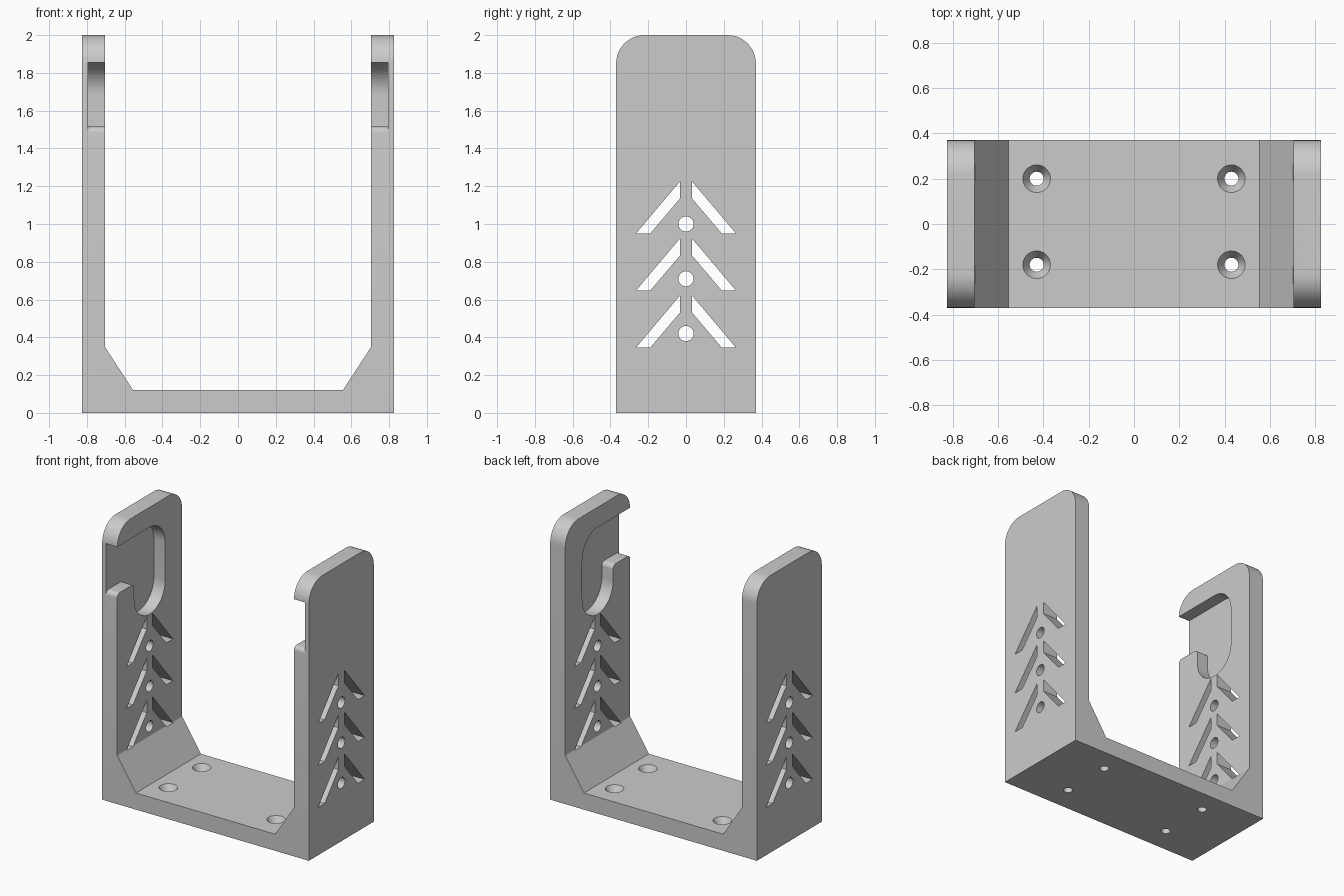
import bpy, bmesh
from math import cos, sin, radians
from mathutils import Vector

cube = bpy.data.objects.get("Cube")
if cube:
    bpy.data.objects.remove(cube, do_unlink=True)

grey = bpy.data.materials.new("light grey plastic")
grey.use_nodes = True
colour = (0.6, 0.6, 0.6, 1)
grey.diffuse_color = colour
grey.node_tree.nodes["Principled BSDF"].inputs["Base Color"].default_value = colour


def arc(cx, cy, r, start, end, steps=12):
    angles = [radians(start + (end - start) * i / steps) for i in range(steps + 1)]
    return [(cx + r * cos(a), cy + r * sin(a)) for a in angles]


def prism(name, outline, axis, low, high):
    """Extrude an outline along x (points are y, z) or y (points are x, z)."""
    bm = bmesh.new()
    place = (lambda p: (low, *p)) if axis == "x" else (lambda p: (p[0], low, p[1]))
    face = bm.faces.new([bm.verts.new(place(p)) for p in outline])
    grown = bmesh.ops.extrude_face_region(bm, geom=[face])
    shift = Vector((1, 0, 0) if axis == "x" else (0, 1, 0)) * (high - low)
    bmesh.ops.translate(bm, verts=[v for v in grown["geom"] if isinstance(v, bmesh.types.BMVert)], vec=shift)
    bmesh.ops.recalc_face_normals(bm, faces=bm.faces)
    return add_object(name, bm)


def add_object(name, bm):
    mesh = bpy.data.meshes.new(name)
    bm.to_mesh(mesh)
    bm.free()
    mesh.materials.append(grey)
    obj = bpy.data.objects.new(name, mesh)
    bpy.context.collection.objects.link(obj)
    return obj


def cut(target, cutter, operation="DIFFERENCE"):
    cutter.hide_render = True
    mod = target.modifiers.new(cutter.name, "BOOLEAN")
    mod.object, mod.operation, mod.solver = cutter, operation, "EXACT"
    bpy.context.view_layer.objects.active = target
    bpy.ops.object.modifier_apply(modifier=mod.name)
    bpy.data.objects.remove(cutter, do_unlink=True)


# U-shaped body with sloped inner corners
half = [(0.825, 0), (0.825, 2), (0.705, 2), (0.705, 0.35), (0.555, 0.12)]
body = prism("bracket_body", half + [(-x, z) for x, z in reversed(half)], "y", -0.37, 0.37)

# Rounded tops of both walls
rounded = [(-0.5, -0.1), (0.5, -0.1), (0.5, 1.85), (0.37, 1.85)]
rounded += arc(0.22, 1.85, 0.15, 0, 90)[1:] + arc(-0.22, 1.85, 0.15, 90, 180)
cut(body, prism("wall_outline", rounded + [(-0.5, 1.85)], "x", -1, 1), "INTERSECT")

# Hook pocket, open at the front, sunk into each inner wall face
pocket = [(-0.5, 1.485)] + arc(-0.34, 1.485, 0.03, 180, 90, 6) + arc(-0.206, 1.485, 0.03, 90, 0, 6)
pocket += arc(0, 1.405, 0.176, 180, 360, 24) + arc(0, 1.68, 0.176, 0, 90) + [(-0.5, 1.855)]
for low, high in ((-0.795, -0.6), (0.6, 0.795)):
    cut(body, prism("pocket_cutter", pocket, "x", low, high))

# Chevron slots and round holes through both walls
slot = [(0.033, 0.275), (0.033, 0.185), (0.19, 0), (0.265, 0)]
for row in range(3):
    base = 0.345 + 0.302 * row
    for side in (-1, 1):
        cut(body, prism("slot_cutter", [(side * y, base + z) for y, z in slot], "x", -1, 1))
    cut(body, prism("hole_cutter", arc(0, 0.42 + 0.29 * row, 0.04, 0, 360, 32)[:-1], "x", -1, 1))

# Countersunk screw holes in the base
for x in (-0.43, 0.43):
    for y in (-0.18, 0.20):
        bm = bmesh.new()
        rings = []
        for radius, z in ((0.031, -0.05), (0.031, 0.07), (0.061, 0.12), (0.061, 0.2)):
            rings.append([bm.verts.new((x + px, y + py, z)) for px, py in arc(0, 0, radius, 0, 360, 32)[:-1]])
        for lower, upper in zip(rings, rings[1:]):
            for i in range(32):
                j = (i + 1) % 32
                bm.faces.new((lower[i], lower[j], upper[j], upper[i]))
        bm.faces.new(rings[0])
        bm.faces.new(rings[-1])
        bmesh.ops.recalc_face_normals(bm, faces=bm.faces)
        cut(body, add_object("screw_cutter", bm))

# Smooth the curves and keep the edges crisp
bpy.ops.object.select_all(action="DESELECT")
body.select_set(True)
bpy.context.view_layer.objects.active = body
bpy.ops.object.shade_smooth_by_angle(angle=radians(30))
